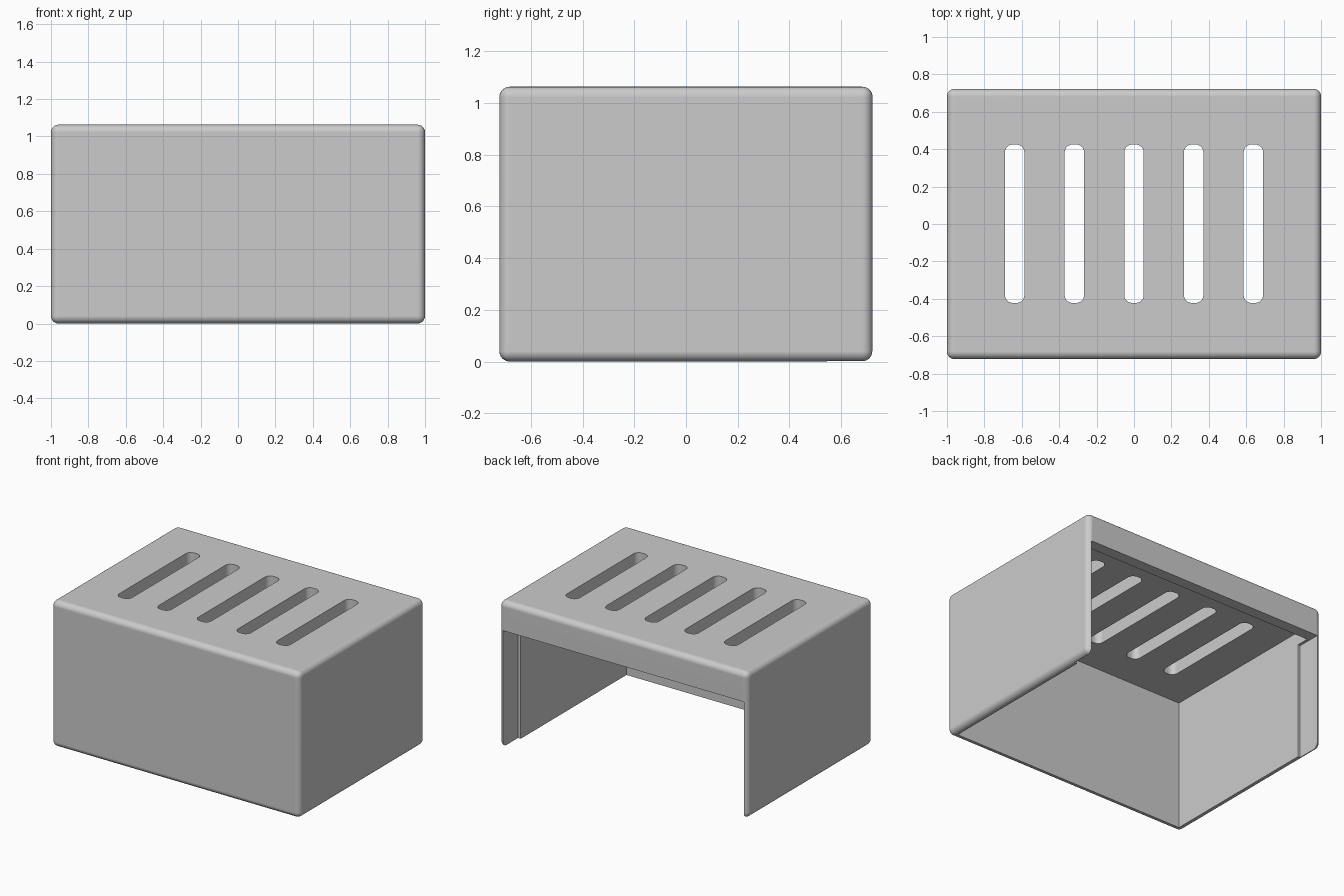
import bpy
import bmesh
from mathutils import Vector

if "Cube" in bpy.data.objects:
    bpy.data.objects.remove(bpy.data.objects["Cube"], do_unlink=True)

HALF_X, HALF_Y, HEIGHT, ROUND = 1.0, 0.722, 1.063, 0.04
SLOT_COUNT, SLOT_PITCH = 5, 0.319

grey = bpy.data.materials.new("light_grey")
grey.use_nodes = True
grey.diffuse_color = (0.6, 0.6, 0.6, 1)
grey.node_tree.nodes["Principled BSDF"].inputs["Base Color"].default_value = (0.6, 0.6, 0.6, 1)


def box(name, low, high, radius=0, upright_only=False):
    """Box between two corners, with all or only its upright edges rounded."""
    low, high = Vector(low), Vector(high)
    bm = bmesh.new()
    bmesh.ops.create_cube(bm, size=1)
    for v in bm.verts:
        v.co = (low + high) / 2 + v.co * (high - low)
    if radius:
        edges = [e for e in bm.edges if not upright_only
                 or abs(e.verts[0].co.z - e.verts[1].co.z) > 0.01]
        bmesh.ops.bevel(bm, geom=edges, offset=radius, segments=6,
                        profile=0.5, affect='EDGES', clamp_overlap=True)
    mesh = bpy.data.meshes.new(name)
    bm.to_mesh(mesh)
    bm.free()
    mesh.materials.append(grey)
    obj = bpy.data.objects.new(name, mesh)
    bpy.context.collection.objects.link(obj)
    return obj


# Rounded outer shell
cover = box("vented_cover", (-HALF_X, -HALF_Y, 0), (HALF_X, HALF_Y, HEIGHT), ROUND)

# Inner cavity, open below, leaving a lintel at the back
cutters = [box("cavity_cutter", (-0.95, -0.672, -0.2), (0.95, 0.64, 0.945))]

# Back opening with a shallow panel rebate in the side walls
cutters.append(box("back_opening_cutter", (-0.97, 0.546, -0.3), (0.97, 1, 0.85)))

# Row of ventilation slots through the top
for i in range(SLOT_COUNT):
    x = (i - (SLOT_COUNT - 1) / 2) * SLOT_PITCH
    cutters.append(box("slot_cutter", (x - 0.052, -0.422, 0.7),
                       (x + 0.052, 0.425, 1.3), 0.042, True))

# Cut and discard the helpers
bpy.context.view_layer.objects.active = cover
for cutter in cutters:
    cutter.hide_render = True
    mod = cover.modifiers.new("cut", 'BOOLEAN')
    mod.operation = 'DIFFERENCE'
    mod.solver = 'EXACT'
    mod.object = cutter
    bpy.ops.object.modifier_apply(modifier=mod.name)
    bpy.data.objects.remove(cutter, do_unlink=True)

# Smooth rounded edges, crisp cut edges
bpy.ops.object.select_all(action='DESELECT')
cover.select_set(True)
bpy.ops.object.shade_smooth_by_angle(angle=0.55)
weighted = cover.modifiers.new("weighted_normals", 'WEIGHTED_NORMAL')
weighted.keep_sharp = True
